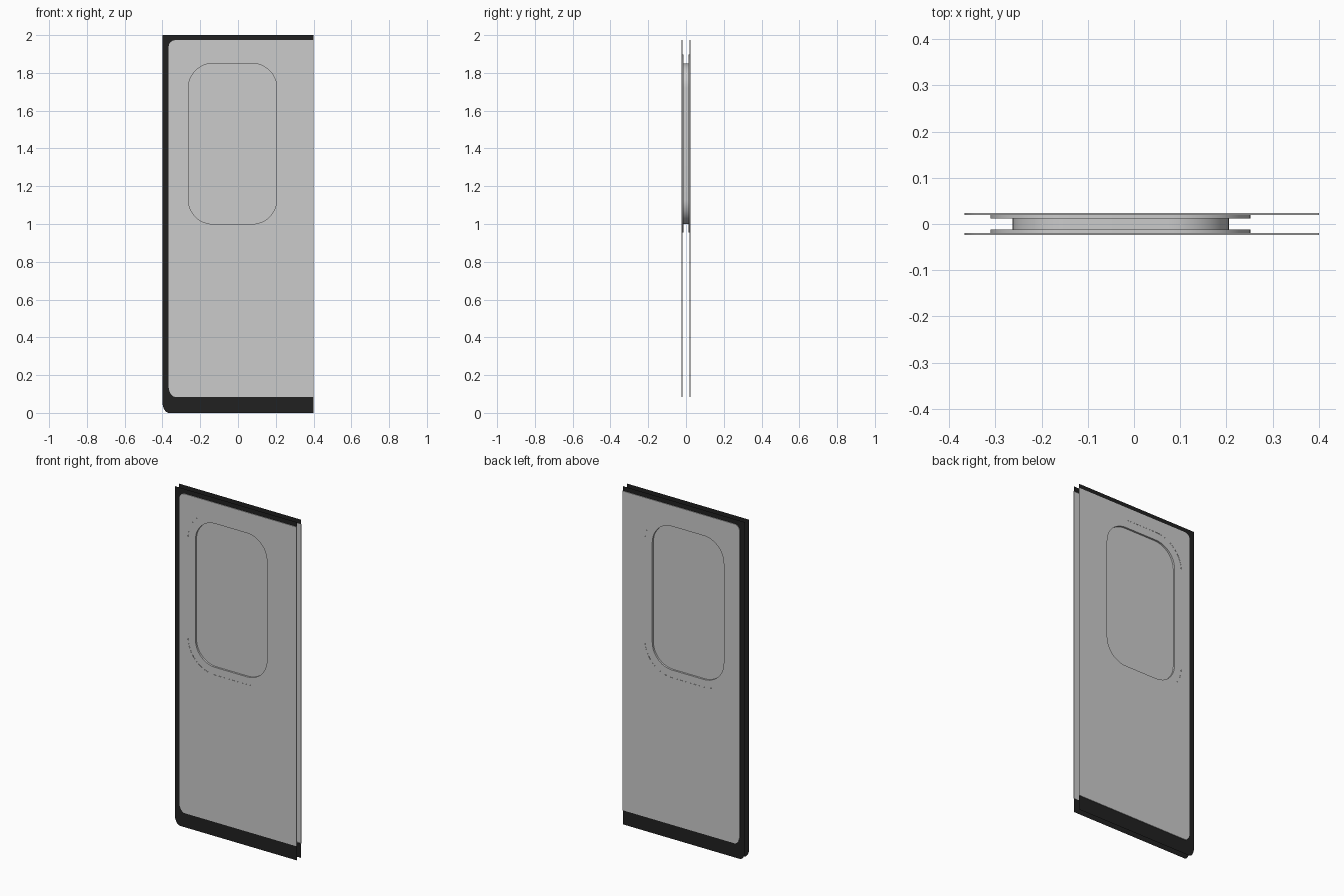
import bpy, bmesh, math

if "Cube" in bpy.data.objects:
    bpy.data.objects.remove(bpy.data.objects["Cube"])

FACE, SHEET, SEAL = 0.0235, 0.0195, 0.012   # distances from the centre plane


def corner(cx, cz, rx, rz, start, n=12):
    """Quarter ellipse of (x, z) points, counter-clockwise from start degrees."""
    return [(cx + rx * math.cos(math.radians(start + 90 * i / n)),
             cz + rz * math.sin(math.radians(start + 90 * i / n))) for i in range(n + 1)]


def rounded_rect(x0, x1, z0, z1, r):
    return (corner(x1 - r, z1 - r, r, r, 0) + corner(x0 + r, z1 - r, r, r, 90)
            + corner(x0 + r, z0 + r, r, r, 180) + corner(x1 - r, z0 + r, r, r, 270))


def add_loop(bm, pts, y):
    return [bm.verts.new((x, y, z)) for x, z in pts]


def loop_edges(bm, vs):
    return [bm.edges.new((vs[i], vs[(i + 1) % len(vs)])) for i in range(len(vs))]


def join_loops(bm, a, b):
    n = len(a)
    for i in range(n):
        j = (i + 1) % n
        bm.faces.new((a[i], a[j], b[j], b[i]))


def finish(bm, name, sheet=False, mirror=False, mat=None):
    bmesh.ops.recalc_face_normals(bm, faces=bm.faces)
    # open sheets must look outward, to the front
    if sheet and sum(f.normal.y * f.calc_area() for f in bm.faces) > 0:
        bmesh.ops.reverse_faces(bm, faces=bm.faces)
    me = bpy.data.meshes.new(name)
    bm.to_mesh(me)
    bm.free()
    ob = bpy.data.objects.new(name, me)
    bpy.context.collection.objects.link(ob)
    if mirror:
        mod = ob.modifiers.new("both_sides", 'MIRROR')
        mod.use_axis = (False, True, False)
        mod.use_mirror_merge = False
    if mat:
        me.materials.append(mat)
    bpy.ops.object.select_all(action='DESELECT')
    ob.select_set(True)
    bpy.context.view_layer.objects.active = ob
    bpy.ops.object.shade_smooth_by_angle(angle=math.radians(30))
    return ob


black = bpy.data.materials.new("black_rubber")
black.diffuse_color = (0.015, 0.015, 0.015, 1)
black.use_nodes = True
black.node_tree.nodes["Principled BSDF"].inputs["Base Color"].default_value = black.diffuse_color

# Outlines in (x, z)
panel_outline = ([(0.4, 1.973)] + corner(-0.332, 1.938, 0.035, 0.035, 90)
                 + corner(-0.332, 0.14, 0.035, 0.055, 180) + [(0.4, 0.085)])
edge_outline = [(0.4, 2.0), (-0.4, 2.0)] + corner(-0.365, 0.06, 0.035, 0.06, 180) + [(0.4, 0.0)]
window_outer = rounded_rect(-0.31, 0.252, 0.955, 1.897, 0.175)
window_inner = rounded_rect(-0.263, 0.205, 1.0, 1.85, 0.13)

# Door skin: panel with window hole and a shallow rim
bm = bmesh.new()
outer = add_loop(bm, panel_outline, -FACE)
hole = add_loop(bm, window_outer, -FACE)
edges = loop_edges(bm, outer) + loop_edges(bm, hole)
bmesh.ops.triangle_fill(bm, edges=edges, use_beauty=True, normal=(0, -1, 0))
join_loops(bm, outer, add_loop(bm, panel_outline, -SHEET))
finish(bm, "door_panel", sheet=True, mirror=True)

# Black edge strip: flat sheet around three sides of the panel
bm = bmesh.new()
strip = add_loop(bm, edge_outline + panel_outline[::-1], -SHEET)
bmesh.ops.triangle_fill(bm, edges=loop_edges(bm, strip), use_beauty=True, normal=(0, -1, 0))
finish(bm, "edge_strip", sheet=True, mirror=True, mat=black)

# Window surround ring, nearly flush with the skin
bm = bmesh.new()
loops = [add_loop(bm, p, y) for p, y in ((window_outer, -FACE + 0.0008), (window_inner, -FACE + 0.0008),
                                         (window_inner, -SEAL), (window_outer, -SEAL))]
for i in range(4):
    join_loops(bm, loops[i], loops[(i + 1) % 4])
finish(bm, "window_frame", mirror=True)

# Window pane between the two rings
bm = bmesh.new()
front = add_loop(bm, window_inner, -SEAL)
back = add_loop(bm, window_inner, SEAL)
join_loops(bm, front, back)
bm.faces.new(front)
bm.faces.new(back)
finish(bm, "window_pane")
